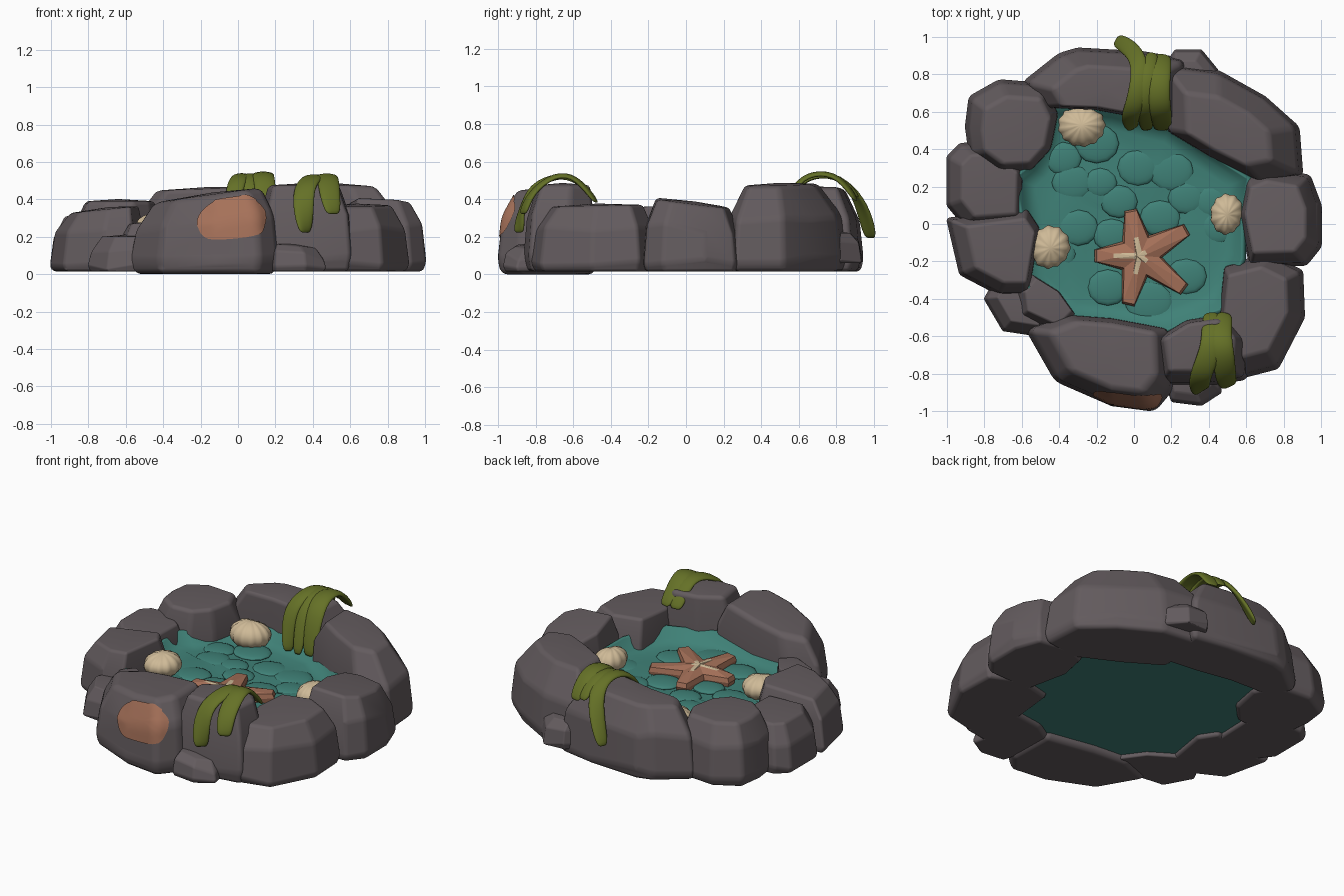
import bpy, bmesh, math, random
from mathutils import Vector

random.seed(4)
cube = bpy.data.objects.get("Cube")
if cube:
    bpy.data.objects.remove(cube, do_unlink=True)


def material(name, rgb):
    mat = bpy.data.materials.new(name)
    mat.use_nodes = True
    mat.diffuse_color = (*rgb, 1)
    mat.node_tree.nodes["Principled BSDF"].inputs["Base Color"].default_value = (*rgb, 1)
    return mat


STONE = material("grey_stone", (.125, .105, .112))
WATER = material("teal_water", (.05, .22, .185))
WEED = material("green_weed", (.13, .165, .02))
CORAL = material("coral_orange", (.38, .165, .1))
SHELL = material("cream_shell", (.62, .49, .31))


def finish(name, bm, *mats, smooth=True):
    """Turn a bmesh into an object; large end faces stay flat."""
    bmesh.ops.recalc_face_normals(bm, faces=bm.faces)
    mesh = bpy.data.meshes.new(name)
    for face in bm.faces:
        face.smooth = smooth and len(face.verts) <= 4
    bm.to_mesh(mesh)
    bm.free()
    obj = bpy.data.objects.new(name, mesh)
    bpy.context.collection.objects.link(obj)
    for mat in mats:
        mesh.materials.append(mat)
    return obj


def loft(bm, rings):
    """Join closed rings of points; returns the rows of vertices."""
    rows = [[bm.verts.new(p) for p in ring] for ring in rings]
    for low, high in zip(rows, rows[1:]):
        for i in range(len(low)):
            j = (i + 1) % len(low)
            bm.faces.new((low[i], low[j], high[j], high[i]))
    return rows


def cap(bm, row, rise=0):
    """Close a ring with a fan around its middle."""
    mid = sum((v.co for v in row), Vector()) / len(row) + Vector((0, 0, rise))
    hub = bm.verts.new(mid)
    return [bm.faces.new((a, b, hub)) for a, b in zip(row, row[1:] + row[:1])]


def rock(name, outline, height, tilt=(0, 0), base=.015, bevel=.05, crown=.74):
    """Faceted boulder that leans towards the pool as it rises."""
    pts = [Vector((x, y, 0)) for x, y in outline]
    mid = sum(pts, Vector()) / len(pts)
    anchor = mid * .86
    bm = bmesh.new()
    rings = []
    for level, scale in ((0, .96), (.14, 1.02), (.64, .95), (1, crown)):
        ring = []
        for p in pts:
            q = anchor + (p - anchor) * scale
            slope = tilt[0] * (q.x - mid.x) + tilt[1] * (q.y - mid.y)
            q.z = base + (height - base + slope) * level
            if 0 < level < 1:
                q.z += random.uniform(-.02, .02)
            ring.append(q)
        rings.append(ring)
    rows = loft(bm, rings)
    bm.faces.new(rows[0])
    cap(bm, rows[-1], .012)
    obj = finish(name, bm, STONE)
    mod = obj.modifiers.new("worn_edges", "BEVEL")
    mod.width, mod.segments = bevel, 3
    mod.limit_method, mod.angle_limit = "ANGLE", math.radians(18)
    mod.harden_normals = True
    return obj


# Ring of boulders
rock("left_rock", [(-1, .03), (-.93, -.27), (-.72, -.38), (-.56, -.38), (-.5, -.02), (-.57, .09)], .345, (.1, 0))
rock("left_back_rock", [(-1, .36), (-1, .1), (-.9, -.02), (-.6, 0), (-.59, .3), (-.76, .44), (-.93, .43)], .31)
rock("back_left_rock", [(-.9, .52), (-.88, .68), (-.72, .77), (-.47, .75), (-.4, .6), (-.44, .4),
                        (-.55, .28), (-.74, .27), (-.88, .37)], .39)
rock("back_rock", [(-.59, .76), (-.4, .91), (-.3, .94), (.05, .92), (.28, .88), (.26, .54),
                   (0, .57), (-.22, .61), (-.5, .62)], .455, (.03, 0), crown=.68)
rock("back_right_rock", [(.15, .86), (.45, .82), (.7, .68), (.88, .52), (.9, .26), (.68, .22),
                         (.4, .36), (.17, .5)], .475, (-.03, 0), crown=.62)
rock("small_back_rock", [(.14, .82), (.22, .93), (.36, .93), (.45, .82), (.36, .72), (.18, .72)], .22,
     base=.06, bevel=.03)
rock("right_rock", [(.6, .25), (.72, .3), (.94, .26), (1, .1), (1, -.12), (.92, -.22), (.62, -.23), (.56, .05)],
     .375, (-.04, -.13))
rock("front_right_rock", [(.48, -.22), (.72, -.16), (.9, -.25), (.91, -.5), (.77, -.77), (.58, -.82),
                          (.48, -.68), (.45, -.5)], .365, (0, .02))
rock("front_weed_rock", [(.1, -.62), (.28, -.51), (.5, -.48), (.62, -.62), (.6, -.83), (.4, -.86), (.14, -.86)],
     .475)
front = rock("front_rock", [(-.58, -.56), (-.37, -.48), (-.12, -.5), (.2, -.56), (.21, -.88), (.11, -1),
                            (-.12, -.97), (-.42, -.84)], .425, (.14, 0), 0)
rock("small_front_rock", [(.17, -.86), (.2, -.95), (.36, -.97), (.47, -.9), (.44, -.76), (.22, -.74)],
     .15, (-.1, 0), bevel=.025)
rock("small_left_rock", [(-.8, -.4), (-.7, -.57), (-.5, -.6), (-.42, -.44), (-.56, -.31), (-.75, -.31)],
     .2, bevel=.03)
rock("inner_left_rock", [(-.64, -.36), (-.56, -.26), (-.4, -.36), (-.3, -.5), (-.4, -.6), (-.62, -.5)],
     .27, bevel=.03)

# Pool basin with a raised rim and an uneven bed
shore = [(-.45, .62), (-.13, .6), (.19, .52), (.35, .4), (.6, .24), (.57, .05), (.57, -.18), (.46, -.45),
         (.17, -.56), (-.13, -.52), (-.36, -.5), (-.57, -.32), (-.58, 0), (-.63, .24), (-.56, .3), (-.46, .45)]
bm = bmesh.new()
levels = ((1.05, .04, 0), (1.05, .24, 0), (1.02, .27, 0), (1, .26, .01), (.95, .2, .01), (.84, .185, .012),
          (.65, .18, .015), (.45, .175, .015), (.22, .175, .01))
rows = loft(bm, [[(x * s, y * s, z + random.uniform(-n, n)) for x, y in shore] for s, z, n in levels])
bm.faces.new(rows[0])
cap(bm, rows[-1])
finish("pool_basin", bm, WATER)


def blob(name, centre, size, mat, ribs=0, turn=0):
    """Flattened dome, optionally fluted like a scallop."""
    bm = bmesh.new()
    bmesh.ops.create_uvsphere(bm, u_segments=48 if ribs else 12, v_segments=10, radius=1)
    for v in bm.verts:
        a = math.atan2(v.co.y, v.co.x)
        flat = math.hypot(v.co.x, v.co.y)
        if ribs:
            k = 1 + .04 * flat * math.cos(a * ribs)
            k *= 1 - .15 * max(0, -math.cos(a - turn)) ** 2
            v.co *= k
        v.co = Vector(centre) + Vector([c * s for c, s in zip(v.co, size)])
    return finish(name, bm, mat)


# Submerged pebbles
pebbles = [(-.33, .22, .11), (-.2, .43, .12), (-.18, .22, .09), (.14, .03, .11), (-.44, -.16, .13), (.42, .12, .1),
           (-.12, -.06, .1), (.02, .3, .11), (.28, -.28, .11), (-.38, .35, .1), (.08, -.42, .13), (-.08, .12, .1),
           (.45, -.02, .1), (.2, .28, .12), (-.14, -.34, .11), (.28, .14, .1), (-.3, -.02, .11)]
for x, y, r in pebbles:
    blob("pebble", (x, y, .178), (r, r * .88, .02), WATER)

# Seashells
blob("back_shell", (-.28, .53, .24), (.125, .115, .085), SHELL, 13, -1.6)
blob("left_shell", (-.445, -.13, .25), (.105, .12, .075), SHELL, 11, 2)
blob("right_shell", (.5, .05, .24), (.09, .11, .075), SHELL, 11, 2.5)

# Starfish: tapered arms and a pale marking along the ridges
arms = ((101, .25, .1), (29, .29, .04), (-37, .3, .05), (-103, .27, .1), (180, .24, .14))


def star(z, grow, waist, pale=False):
    ring = []
    for i, (deg, length, mark) in enumerate(arms):
        a = math.radians(deg)
        reach = mark if pale else length * grow
        half = .012 if pale else .033 * grow
        for side in (1, -1):
            ring.append((.03 + reach * math.cos(a) - side * half * math.sin(a),
                         -.17 + reach * math.sin(a) + side * half * math.cos(a), z))
        after = arms[(i + 1) % len(arms)][0]
        b = math.radians(deg - ((deg - after) % 360) / 2)
        ring.append((.03 + waist * math.cos(b), -.17 + waist * math.sin(b), z))
    return ring


bm = bmesh.new()
rows = loft(bm, [star(.17, .96, .11), star(.2, 1, .12), star(.228, .96, .105), star(.246, 0, .026, True)])
bm.faces.new(rows[0])
for face in cap(bm, rows[-1], .006):
    face.material_index = 1
finish("starfish", bm, CORAL, SHELL, smooth=False)


def squared(value):
    """Push a sine towards its extremes for a boxier outline."""
    return math.copysign(abs(value) ** .75, value)


# Coral stain hugging the front boulder
bm = bmesh.new()
turns = [math.tau * i / 40 for i in range(40)]
rows = loft(bm, [[(-.015 + .235 * s * squared(math.cos(a)) * (1 + .05 * math.sin(3 * a)), -.98,
                   .325 + s * squared(math.sin(a)) * .135 + s * math.cos(a) * .03) for a in turns]
                 for s in (1, .85, .7, .55, .4, .25, .1)])
cap(bm, rows[-1])
stain = finish("coral_stain", bm, CORAL)
wrap = stain.modifiers.new("wrap", "SHRINKWRAP")
wrap.target, wrap.wrap_method = front, "NEAREST_SURFACEPOINT"
wrap.wrap_mode, wrap.offset = "ABOVE_SURFACE", .007


def frond(name, path, width):
    """Ribbon of weed draped along a path."""
    pts = [Vector(p) for p in path]
    bm = bmesh.new()
    rows = []
    for i, p in enumerate(pts):
        along = pts[min(i + 1, len(pts) - 1)] - pts[max(i - 1, 0)]
        side = Vector((-along.y, along.x, 0)).normalized()
        half = width * (.38 if i in (0, len(pts) - 1) else .5)
        fold = Vector((0, 0, .012))
        rows.append([bm.verts.new(p + side * half), bm.verts.new(p + fold), bm.verts.new(p - side * half)])
    for a, b in zip(rows, rows[1:]):
        for k in (0, 1):
            bm.faces.new((a[k], a[k + 1], b[k + 1], b[k]))
    obj = finish(name, bm, WEED)
    thick = obj.modifiers.new("thickness", "SOLIDIFY")
    thick.thickness, thick.offset = .028, 0
    soften = obj.modifiers.new("soften", "SUBSURF")
    soften.levels = soften.render_levels = 2


# Weed over the back boulders
frond("back_weed_outer", [(-.1, .985, .18), (-.03, .95, .33), (.03, .88, .47), (.03, .76, .53), (0, .63, .51),
                          (-.03, .55, .42), (0, .51, .19)], .1)
frond("back_weed_left", [(.1, .92, .4), (.08, .82, .52), (.06, .68, .525), (.06, .57, .46), (.07, .5, .19)], .09)
frond("back_weed_right", [(.16, .91, .38), (.14, .82, .52), (.13, .68, .54), (.15, .56, .47), (.15, .5, .2)], .12)

# Weed over the front boulder
frond("front_weed_left", [(.36, -.89, .21), (.35, -.88, .34), (.35, -.82, .47), (.41, -.68, .525), (.42, -.57, .5),
                          (.41, -.47, .37)], .12)
frond("front_weed_right", [(.51, -.87, .31), (.49, -.83, .43), (.48, -.7, .53), (.46, -.58, .515), (.49, -.47, .37)],
      .12)
